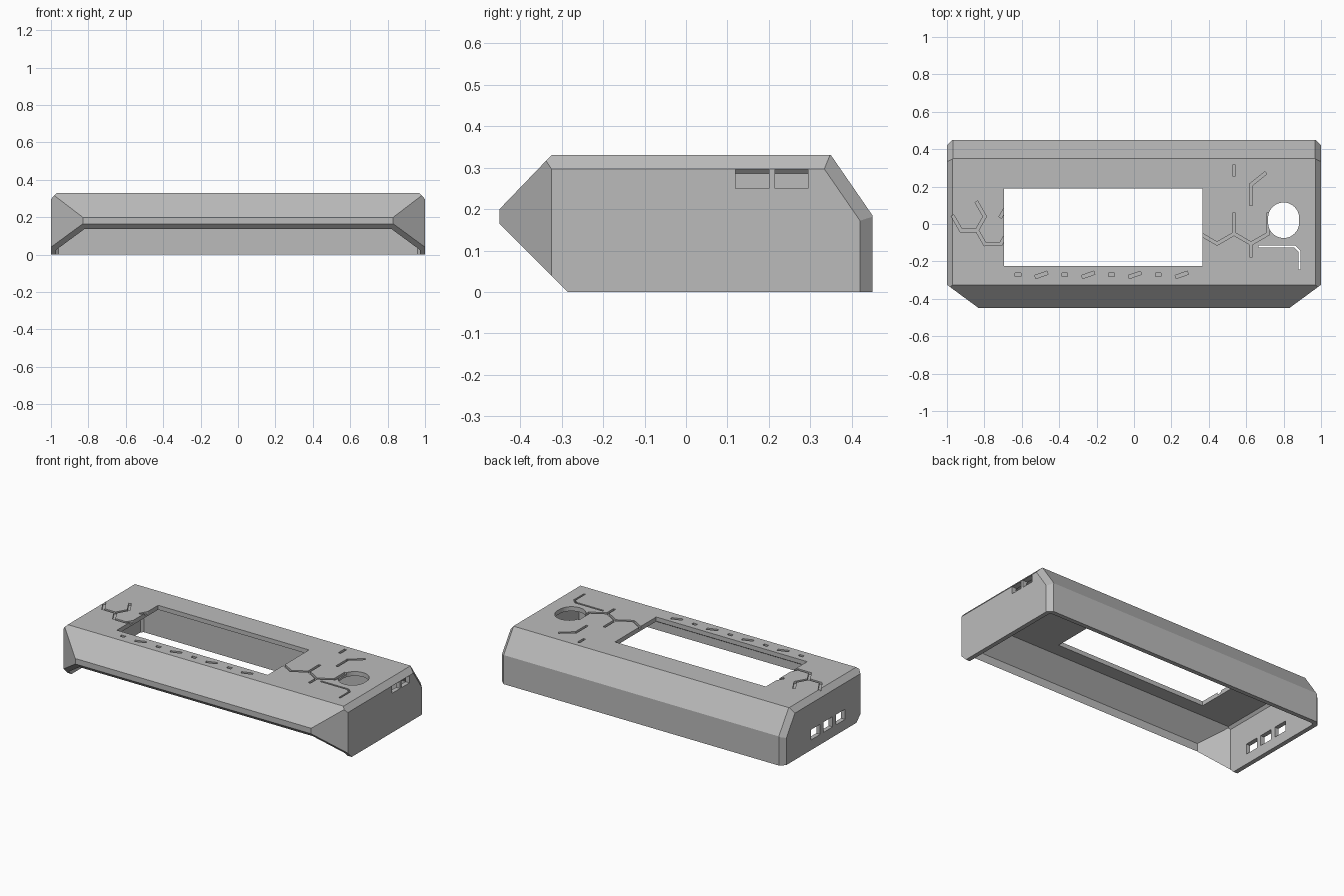
import bpy, bmesh, math
from mathutils import Vector, Matrix

old = bpy.data.objects.get("Cube")
if old:
    bpy.data.objects.remove(old)

grey = bpy.data.materials.new("plain_grey")
grey.use_nodes = True
tone = (0.5, 0.5, 0.5, 1)
grey.diffuse_color = tone
grey.node_tree.nodes["Principled BSDF"].inputs["Base Color"].default_value = tone

cutters = bpy.data.collections.new("cutters")
bpy.context.scene.collection.children.link(cutters)
TOP, WALL = 0.33, 0.028


def to_object(bm, name, collection=None):
    bmesh.ops.recalc_face_normals(bm, faces=bm.faces)
    mesh = bpy.data.meshes.new(name)
    bm.to_mesh(mesh)
    bm.free()
    mesh.materials.append(grey)
    obj = bpy.data.objects.new(name, mesh)
    (collection or bpy.context.scene.collection).objects.link(obj)
    if collection:
        obj.hide_render = True
    return obj


def faceted_block(inset, name, collection=None):
    """Box trimmed by planes; each wall plane moves inward by the inset."""
    walls = [((0, 0, TOP), (0, 0, 1)), ((0, 0.45, 0), (0, 1, 0)), ((0, -0.45, 0), (0, -1, 0)),
             ((0, -0.45, 0.2), (0, -0.13, 0.125)), ((0, 0.45, 0.185), (0, 0.145, 0.1))]
    for s in (-1, 1):
        walls += [((s, 0, 0), (s, 0, 0)), ((s, -0.325, 0), (s * 0.125, -0.17, 0)),
                  ((s, 0, 0.297), (s * 1.1, 0, 1)), ((s, 0.42, 0), (s, 1, 0)),
                  ((s, 0.418, 0.175), (s, 0.823, 0.568))]
    planes = [(Vector(p) - Vector(n).normalized() * inset, Vector(n)) for p, n in walls]
    # open underside and front undercut stay in place, the cavity runs past them
    if not inset:
        planes += [(Vector((0, 0, 0)), Vector((0, 0, -1))),
                   (Vector((0, -0.45, 0.165)), Vector((0, -1, -1)))]
    bm = bmesh.new()
    bmesh.ops.create_cube(bm, size=3)
    for p, n in planes:
        geom = bm.verts[:] + bm.edges[:] + bm.faces[:]
        cut = bmesh.ops.bisect_plane(bm, geom=geom, dist=1e-5, plane_co=p, plane_no=n, clear_outer=True)
        rim = [e for e in cut["geom_cut"] if isinstance(e, bmesh.types.BMEdge) and e.is_boundary]
        if rim:
            bmesh.ops.contextual_create(bm, geom=rim)
    return to_object(bm, name, collection)


def box_cutter(name, x, y, z):
    bm = bmesh.new()
    bmesh.ops.create_cube(bm, size=1)
    for v in bm.verts:
        v.co = [a + (b - a) * (c + 0.5) for (a, b), c in zip((x, y, z), v.co)]
    return to_object(bm, name, cutters)


def groove(a, b, width=0.016, depth=0.014):
    """Straight cut in the top face from a to b."""
    a, b = Vector(a), Vector(b)
    d = b - a
    bm = bmesh.new()
    bmesh.ops.create_cube(bm, size=1)
    bmesh.ops.scale(bm, vec=(d.length + width * 0.8, width, depth + 0.05), verts=bm.verts)
    mid = (a + b) / 2
    place = Matrix.Translation((mid.x, mid.y, TOP - depth + (depth + 0.05) / 2))
    bm.transform(place @ Matrix.Rotation(math.atan2(d.y, d.x), 4, "Z"))
    to_object(bm, "groove", cutters)


def honeycomb(centres, r, turn, spurs):
    """Grooved hexagons sharing edges, with short spurs leaving some corners."""
    seen = set()
    for c in centres:
        pts = [(c[0] + r * math.cos(turn + k * math.pi / 3), c[1] + r * math.sin(turn + k * math.pi / 3))
               for k in range(6)]
        for k in range(6):
            a, b = pts[k], pts[(k + 1) % 6]
            key = (round((a[0] + b[0]) * 40), round((a[1] + b[1]) * 40))
            if key not in seen:
                seen.add(key)
                groove(a, b)
    for a, b in spurs:
        groove(a, b)


# Hollow shell
shell = faceted_block(0, "case_shell")
faceted_block(WALL, "cavity", cutters)

# Display window
box_cutter("window", (-0.695, 0.367), (-0.225, 0.19), (0.2, 0.5))

# Rounded knob hole
bm = bmesh.new()
bmesh.ops.create_cone(bm, cap_ends=True, segments=48, radius1=0.083, radius2=0.083, depth=0.4)
for v in bm.verts:
    v.co += Vector((0.8, 0.02 + math.copysign(0.012, v.co.y), TOP))
to_object(bm, "knob_hole", cutters)

# Flexible button slit
slit = [(0.67, -0.12), (0.86, -0.12), (0.885, -0.145), (0.885, -0.24), (0.855, -0.273), (0.67, -0.273)]
for a, b in zip(slit, slit[1:]):
    groove(a, b, 0.011, 0.1)

# Side ports
for y in (0.12, 0.215):
    box_cutter("right_port", (0.9, 1.1), (y, y + 0.08), (0.25, 0.296))
for y in (-0.125, 0, 0.125):
    box_cutter("left_port", (-1.1, -0.9), (y - 0.046, y + 0.046), (0.065, 0.13))

# Honeycomb ornament on both sides of the window
R = 0.105
H = R * math.sqrt(3) / 2
honeycomb([(0.535 - H, 0), (0.535 + H, 0), (0.535, 1.5 * R)], R, math.pi / 6,
          [((0.535, 2.5 * R), (0.535, 0.31)), ((0.535 + H, -R), (0.535 + H, -0.17)),
           ((0.535 - H, -R), (0.535 - H, -0.17)), ((0.535 + H, 2 * R), (0.7, 0.27))])
R = 0.085
H = R * math.sqrt(3) / 2
honeycomb([(-0.84 - R * 0.5, 0.04), (-0.84 + R, 0.04 + H), (-0.84 + R, 0.04 - H)][:1] +
          [(-0.84 - R / 2 + 1.5 * R, 0.04 + s * H) for s in (-1, 1)], R, 0,
          [((-0.925, 0.04 + H), (-0.94, 0.2)), ((-0.925, 0.04 - H), (-0.94, -0.15)),
           ((-0.797, 0.04 + 2 * H), (-0.84, 0.26)), ((-0.797, 0.04 - 2 * H), (-0.84, -0.2))])

# Row of small marks in front of the window
for i in range(8):
    x = -0.62 + i * 0.125
    lean = 0.018 if i % 2 else 0
    groove((x - 0.008 - lean, -0.272 - lean / 2), (x + 0.008 + lean, -0.272 + lean / 2), 0.018)

# Cut everything out of the shell and bake the result
mod = shell.modifiers.new("cuts", "BOOLEAN")
mod.operand_type = "COLLECTION"
mod.collection = cutters
mod.solver = "EXACT"
mod.use_self = True
baked = bpy.data.meshes.new_from_object(shell.evaluated_get(bpy.context.evaluated_depsgraph_get()))
shell.modifiers.clear()
shell.data = baked
baked.materials.clear()
baked.materials.append(grey)
for obj in list(cutters.objects):
    bpy.data.objects.remove(obj)
bpy.data.collections.remove(cutters)
